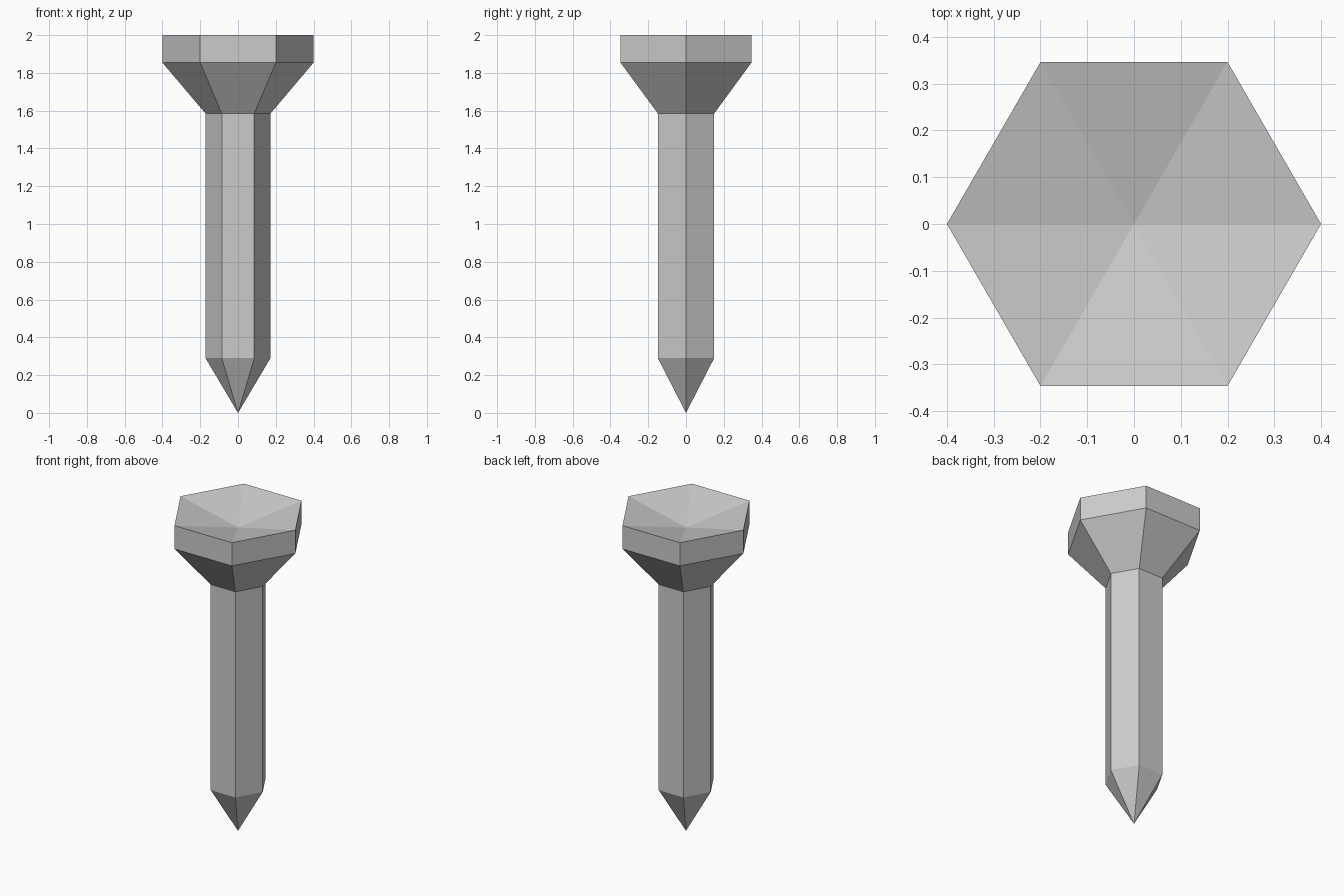
import bpy
import bmesh
from math import cos, sin, pi

SIDES = 6

cube = bpy.data.objects.get("Cube")
if cube:
    bpy.data.objects.remove(cube, do_unlink=True)

# Plain grey metal
metal = bpy.data.materials.new("grey_metal")
metal.use_nodes = True
grey = (0.6, 0.6, 0.6, 1)
metal.diffuse_color = grey
metal.node_tree.nodes["Principled BSDF"].inputs["Base Color"].default_value = grey


def ring(bm, radius, z):
    """Hexagonal ring of vertices with corners on the x axis."""
    return [bm.verts.new((radius * cos(2 * pi * i / SIDES),
                          radius * sin(2 * pi * i / SIDES), z))
            for i in range(SIDES)]


bm = bmesh.new()

# Side walls: point base, shaft top, flared head, rim
profile = [(0.172, 0.29), (0.172, 1.585), (0.4, 1.854), (0.4, 2.0)]
rings = [ring(bm, r, z) for r, z in profile]
tip = bm.verts.new((0, 0, 0))
dish = bm.verts.new((0, 0, 1.91))

for i in range(SIDES):
    j = (i + 1) % SIDES
    for low, high in zip(rings, rings[1:]):
        bm.faces.new((low[i], low[j], high[j], high[i]))
    # Pointed tip and the shallow dish in the top of the head
    bm.faces.new((tip, rings[0][j], rings[0][i]))
    bm.faces.new((dish, rings[-1][i], rings[-1][j]))

bmesh.ops.recalc_face_normals(bm, faces=bm.faces)
mesh = bpy.data.meshes.new("hex_nail")
bm.to_mesh(mesh)
bm.free()
mesh.materials.append(metal)
nail = bpy.data.objects.new("hex_nail", mesh)
bpy.context.collection.objects.link(nail)
